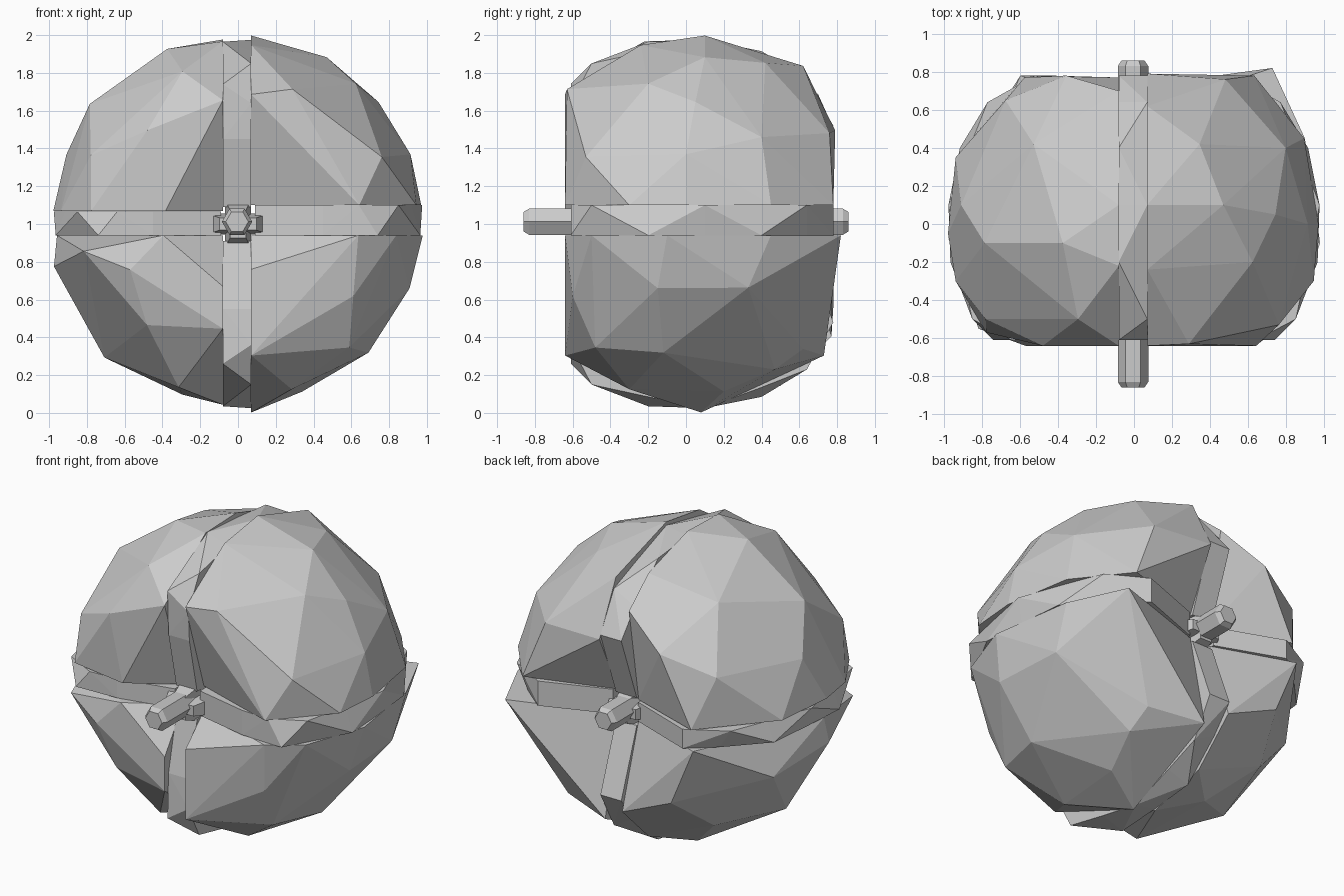
import bpy, bmesh
from math import sin, cos, sqrt, radians, pi

if "Cube" in bpy.data.objects:
    bpy.data.objects.remove(bpy.data.objects["Cube"])


def hull(name, pts):
    """Flat-shaded convex chunk around a set of points."""
    bm = bmesh.new()
    for p in pts:
        bm.verts.new(p)
    res = bmesh.ops.convex_hull(bm, input=bm.verts[:])
    junk = [v for v in res["geom_interior"] + res["geom_unused"]
            if isinstance(v, bmesh.types.BMVert)]
    bmesh.ops.delete(bm, geom=list(set(junk)), context='VERTS')
    bmesh.ops.recalc_face_normals(bm, faces=bm.faces[:])
    me = bpy.data.meshes.new(name)
    bm.to_mesh(me)
    bm.free()
    ob = bpy.data.objects.new(name, me)
    bpy.context.collection.objects.link(ob)
    return ob


def quarter(name, sx, sz, w, h, polar):
    """Quarter of the ball; polar = (y, radius, degrees), 0 and 90 lie on the cuts."""
    pts = [(sx * w, -0.45, 1 + sz * h), (sx * w, 0.6, 1 + sz * h)]
    for y, r, a in polar:
        if a == 0:
            x, z = sqrt(r * r - h * h), h
        elif a == 90:
            x, z = w, sqrt(r * r - w * w)
        else:
            x, z = r * cos(radians(a)), r * sin(radians(a))
        pts.append((sx * x, y, 1 + sz * z))
    hull(name, pts)


# four faceted quarters
quarter("upper_right_quarter", 1, 1, 0.07, 0.10, [
    (-.64, .65, 0), (-.64, .69, 90), (-.63, .77, 68), (-.53, .84, 25),
    (-.24, .95, 90), (-.2, .97, 50), (-.3, .95, 6), (.1, 1, 90), (.1, 1, 62),
    (.05, .985, 41), (0, .985, 22), (0, .975, 0), (.42, .92, 68), (.4, .92, 30),
    (.45, .9, 0), (.62, .84, 90), (.76, .68, 45), (.78, .64, 0), (.79, .5, 90)])
quarter("upper_left_quarter", -1, 1, 0.08, 0.07, [
    (-.64, .39, 0), (-.57, .78, 0), (-.64, .66, 90), (-.64, .69, 46),
    (-.5, .86, 70), (-.5, .86, 25), (-.22, .97, 90), (-.1, 1, 68), (-.1, 1.01, 39),
    (-.3, .94, 0), (-.05, .98, 0), (.1, .98, 90), (.1, .98, 22), (.35, .94, 0),
    (.42, .92, 55), (.5, .86, 90), (.65, .78, 30), (.77, .58, 0), (.78, .62, 55),
    (.7, .69, 90)])
quarter("lower_right_quarter", 1, -1, 0.07, 0.06, [
    (-.64, .64, 0), (-.64, .25, 90), (-.64, .7, 90), (-.6, .72, 32), (-.48, .88, 48),
    (-.12, .97, 44.6), (-.15, .97, 20.5), (-.1, .98, 0), (-.5, .84, 0),
    (.33, .94, 21), (.62, .78, 58), (.47, .88, 61), (.08, 1, 90),
    (-.3, .92, 72), (.2, .95, 69), (.45, .9, 0), (.82, .73, 0), (.73, .7, 90)])
quarter("lower_left_quarter", -1, -1, 0.08, 0.06, [
    (-.64, .4, 0), (-.64, .34, 90), (-.64, .62, 23), (-.64, .56, 90), (-.56, .72, 48),
    (-.55, .83, 10), (-.35, .92, 70), (-.08, 1, 13), (-.05, .96, 0), (-.02, 1, 45),
    (.1, .96, 90), (.3, .95, 72), (.35, .93, 20), (.5, .86, 50), (.5, .86, 90),
    (.78, .6, 0), (.78, .62, 45), (.77, .6, 90)])

# thin bands in the cross-shaped gaps, as (y, radius, side-to-side tilt)
BAND = [(-.52, .09, 0), (-.6, .45, 0), (-.61, .69, .05), (-.5, .82, -.03), (-.2, .94, .025),
        (.1, .96, -.015), (.4, .89, .025), (.64, .73, -.04), (.78, .52, 0), (.62, .09, 0)]
for name, s in (("upper_band", 1), ("lower_band", -1)):
    hull(name, [(x, y, 1 + s * (r + k * t)) for y, r, t in BAND
                for x, k in ((-.08, 1), (.07, -1))])
for name, s, top in (("right_band", 1, 1.10), ("left_band", -1, 1.065)):
    hull(name, [(s * (r + k * t), y, z) for y, r, t in BAND
                for z, k in ((.94, 1), (top, -1))])

# small tapered hub blocks where the bands meet the axle
HUB = ((-.6, .6), (-.45, 1), (.5, 1), (.66, .6))
hull("hub_across", [(sx * .165 * k, y, 1 + sz * .055 * k)
                    for y, k in HUB for sx in (-1, 1) for sz in (-1, 1)])
hull("hub_upright", [(sx * .07 * k, y, 1 + sz * .125 * k)
                     for y, k in HUB for sx in (-1, 1) for sz in (-1, 1)])

# axle with slightly chamfered ends
hull("axle", [(-.005 + r * cos(i * pi / 3), y, 1.012 + r * sin(i * pi / 3))
              for y, r in ((-.86, .06), (-.83, .08), (.83, .08), (.86, .06))
              for i in range(6)])
